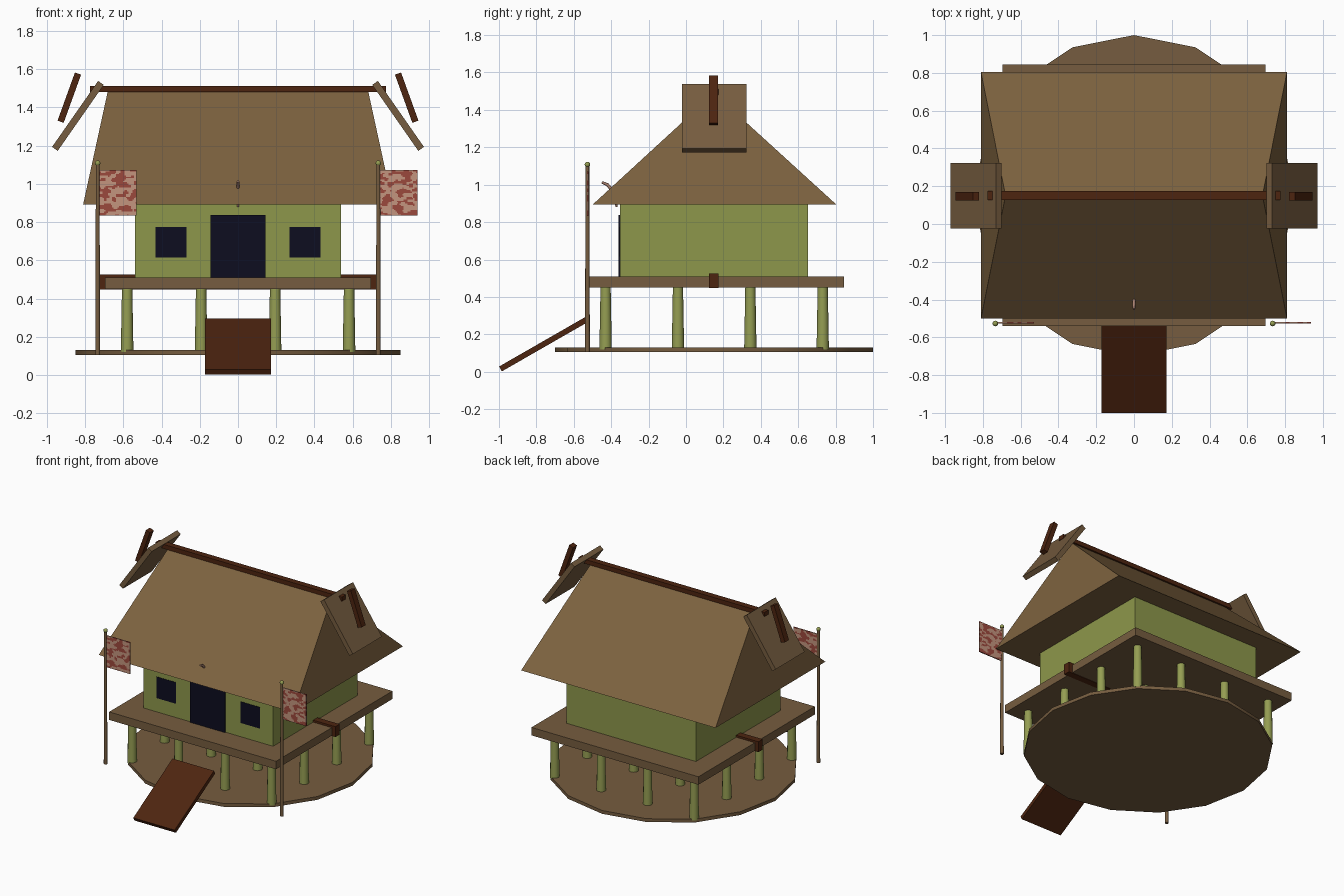
import bpy, bmesh, math
from mathutils import Vector, Matrix, noise

if "Cube" in bpy.data.objects:
    bpy.data.objects.remove(bpy.data.objects["Cube"])


def mat(name, r, g, b):
    m = bpy.data.materials.new(name)
    m.diffuse_color = (r, g, b, 1)
    m.use_nodes = True
    m.node_tree.nodes["Principled BSDF"].inputs["Base Color"].default_value = m.diffuse_color
    return m


THATCH = mat("thatch_brown", 0.205, 0.122, 0.050)
WOOD = mat("plank_brown", 0.180, 0.108, 0.050)
GREEN = mat("wall_green", 0.270, 0.310, 0.070)
STILT = mat("bamboo_green", 0.300, 0.340, 0.085)
DARK = mat("dark_timber", 0.075, 0.018, 0.005)
NAVY = mat("opening_navy", 0.004, 0.004, 0.014)
CLOTH = mat("flag_cloth", 0.55, 0.30, 0.21)
RED = mat("flag_red", 0.33, 0.065, 0.045)
BONE = mat("horn", 0.40, 0.22, 0.16)

CY = 0.15  # the house is centred here in y


def finish(bm, name, *mats, smooth=False):
    bmesh.ops.recalc_face_normals(bm, faces=bm.faces)
    me = bpy.data.meshes.new(name)
    bm.to_mesh(me)
    bm.free()
    for m in mats:
        me.materials.append(m)
    ob = bpy.data.objects.new(name, me)
    bpy.context.collection.objects.link(ob)
    if smooth:
        bpy.ops.object.select_all(action='DESELECT')
        ob.select_set(True)
        bpy.context.view_layer.objects.active = ob
        bpy.ops.object.shade_smooth_by_angle(angle=math.radians(40))
    return ob


def box(name, m, lo, hi):
    lo, hi = Vector(lo), Vector(hi)
    bm = bmesh.new()
    bmesh.ops.create_cube(bm, size=1, matrix=Matrix.Translation((lo + hi) / 2)
                          @ Matrix.Diagonal((*(hi - lo), 1)))
    return finish(bm, name, m)


def plank(name, m, a, b, side, width, thick):
    """Box running from a to b, `side` is its width direction."""
    a, b, s = Vector(a), Vector(b), Vector(side)
    d = (b - a).normalized()
    n = d.cross(s)
    rot = Matrix((d, s, n)).transposed().to_4x4()
    bm = bmesh.new()
    bmesh.ops.create_cube(bm, size=1, matrix=Matrix.Translation((a + b) / 2) @ rot
                          @ Matrix.Diagonal(((b - a).length, width, thick, 1)))
    return finish(bm, name, m)


def cylinder(name, m, x, y, z0, z1, r0, r1, n, turn=0.0):
    bm = bmesh.new()
    bmesh.ops.create_cone(bm, cap_ends=True, segments=n, radius1=r0, radius2=r1, depth=z1 - z0,
                          matrix=Matrix.Translation((x, y, (z0 + z1) / 2)) @ Matrix.Rotation(turn, 4, 'Z'))
    return finish(bm, name, m, smooth=True)


# round base and stilts
cylinder("base_disc", WOOD, 0, CY, 0.105, 0.13, 0.85, 0.85, 16)
for i in range(4):
    for j in range(4):
        cylinder(f"stilt_{i}_{j}", STILT, -0.58 + i * 0.387, CY - 0.58 + j * 0.387,
                 0.12, 0.46, 0.033, 0.027, 12)

# deck with cross beam, and ramp
box("deck", WOOD, (-0.695, -0.54, 0.45), (0.695, 0.845, 0.51))
box("deck_beam", DARK, (-0.725, 0.123, 0.447), (0.725, 0.174, 0.525))
plank("ramp", DARK, (0, -0.992, 0.015), (0, -0.525, 0.283), (1, 0, 0), 0.345, 0.03)

# house body, door and windows
box("walls", GREEN, (-0.54, -0.353, 0.505), (0.54, 0.653, 0.895))
box("door", NAVY, (-0.145, -0.361, 0.51), (0.145, -0.352, 0.838))
for s in (-1, 1):
    box("window", NAVY, (s * 0.35 - 0.081, -0.356, 0.615), (s * 0.35 + 0.081, -0.352, 0.775))

# thatched roof: wedge with leaning ends
bm = bmesh.new()
e = [bm.verts.new((x, y, 0.893)) for x, y in ((-.81, -.5), (.81, -.5), (.81, .805), (-.81, .805))]
l, r = bm.verts.new((-0.68, CY, 1.49)), bm.verts.new((0.68, CY, 1.49))
for f in (e[::-1], (e[0], e[1], r, l), (e[2], e[3], l, r), (e[1], e[2], r), (e[3], e[0], l)):
    bm.faces.new(f)
finish(bm, "roof", THATCH)
box("ridge_beam", DARK, (-0.775, 0.128, 1.48), (0.775, 0.174, 1.512))

# leaning gable boards with a bar above each, plus flag poles
for s in (-1, 1):
    plank("gable_board", WOOD, (s * 0.717, CY, 1.528), (s * 0.958, CY, 1.183), (0, 1, 0), 0.345, 0.036)
    plank("gable_bar", DARK, (s * 0.837, CY - 0.003, 1.577), (s * 0.928, CY - 0.003, 1.325),
          (0, 1, 0), 0.047, 0.034)
    x = s * 0.734
    cylinder("flag_pole", WOOD, x, -0.527, 0.105, 1.11, 0.013, 0.010, 10)
    bm = bmesh.new()
    bmesh.ops.create_uvsphere(bm, u_segments=10, v_segments=6, radius=0.015,
                              matrix=Matrix.Translation((x, -0.527, 1.108)))
    finish(bm, "pole_knob", STILT, smooth=True)

    # flag cloth: fine grid, blotched with red
    bm = bmesh.new()
    bmesh.ops.create_grid(bm, x_segments=28, y_segments=34, size=0.5,
                          matrix=Matrix.Translation((x + 0.104, -0.524, 0.953))
                          @ Matrix.Rotation(math.pi / 2, 4, 'X') @ Matrix.Diagonal((0.2, 0.238, 1, 1)))
    ob_faces = bm.faces[:]
    for f in ob_faces:
        c = f.calc_center_median()
        f.material_index = int(noise.noise(Vector((c.x * 30, s * 3.7, c.z * 48))) > 0.02)
    flag = finish(bm, "flag", CLOTH, RED)
    mod = flag.modifiers.new("thickness", 'SOLIDIFY')
    mod.thickness = 0.008
    mod.offset = 0

# small curved horn over the door
cu = bpy.data.curves.new("horn", 'CURVE')
cu.dimensions = '3D'
cu.bevel_depth = 0.009
cu.bevel_resolution = 2
cu.use_fill_caps = True
pts = [(-0.45, 1.013, 0.7), (-0.42, 1.0, 1), (-0.39, 0.965, 1), (-0.374, 0.925, 0.9), (-0.372, 0.88, 0.6)]
sp = cu.splines.new('POLY')
sp.points.add(len(pts) - 1)
for p, (y, z, rad) in zip(sp.points, pts):
    p.co = (0, y, z, 1)
    p.radius = rad
cu.materials.append(BONE)
bpy.context.collection.objects.link(bpy.data.objects.new("horn", cu))
